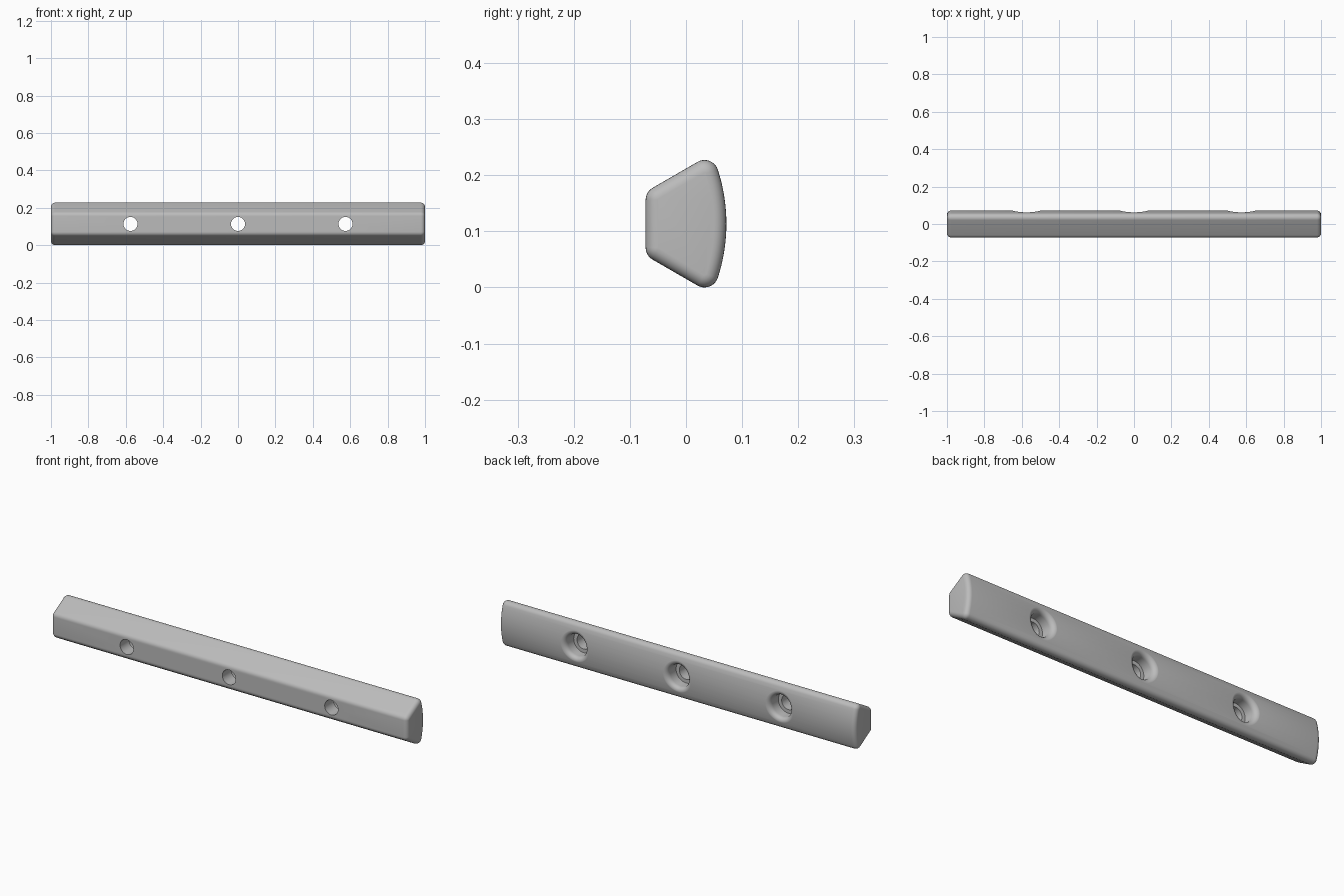
import bpy, bmesh
from math import sin, cos, pi, radians

cube = bpy.data.objects.get("Cube")
if cube:
    bpy.data.objects.remove(cube, do_unlink=True)

MID_Z = 0.1135       # centre height of the bar
ROUND = 0.025        # rounding of the long edges
END = 0.022          # rounding of the end rims
BACK_R = 0.312       # radius of the domed back

grey = bpy.data.materials.new("plain grey")
grey.use_nodes = True
grey.diffuse_color = (0.5, 0.5, 0.5, 1)
grey.node_tree.nodes["Principled BSDF"].inputs["Base Color"].default_value = (0.5, 0.5, 0.5, 1)


def arc(cy, cz, r, a0, a1, n):
    angles = [radians(a0 + (a1 - a0) * i / n) for i in range(n + 1)]
    return [(cy + r * cos(a), cz + r * sin(a)) for a in angles]


def outline(inset):
    """Rounded trapezoid with a domed back, shrunk evenly by inset."""
    r = ROUND - inset
    upper = arc(0.072 - BACK_R, 0, BACK_R - inset, 0, 18, 8)[:-1]
    upper += arc(0.033, 0.0885, r, 18, 120, 10)
    upper += arc(-0.047, 0.0423, r, 120, 180, 6)
    lower = [(y, -z) for y, z in reversed(upper[1:])]
    return upper + lower


def loft(name, rings, closed_ends=True):
    bm = bmesh.new()
    loops = [[bm.verts.new(p) for p in ring] for ring in rings]
    for a, b in zip(loops, loops[1:]):
        for i in range(len(a)):
            j = (i + 1) % len(a)
            bm.faces.new((a[i], a[j], b[j], b[i]))
    bm.faces.new(loops[0])
    bm.faces.new(loops[-1])
    bmesh.ops.recalc_face_normals(bm, faces=bm.faces)
    mesh = bpy.data.meshes.new(name)
    bm.to_mesh(mesh)
    bm.free()
    mesh.materials.append(grey)
    obj = bpy.data.objects.new(name, mesh)
    bpy.context.collection.objects.link(obj)
    return obj


# Bar: the outline lofted along x, with quarter-round ends
steps = [i / 6 * pi / 2 for i in range(7)]
stations = [(-1 + END * (1 - sin(t)), END * (1 - cos(t))) for t in reversed(steps)]
stations = [(-1 + END * (1 - cos(t)), END * (1 - sin(t))) for t in steps]
stations += [(-x, inset) for x, inset in reversed(stations)]
bar = loft("grip_bar", [[(x, y, MID_Z + z) for y, z in outline(d)] for x, d in stations])


# Stepped screw hole: narrow bore, wide recess, rim flared to follow the dome
def hole_ring(x, radius, y, on_dome):
    ring = []
    for i in range(48):
        a = 2 * pi * i / 48
        z = radius * sin(a)
        drop = BACK_R - (BACK_R ** 2 - z * z) ** 0.5 if on_dome else 0
        ring.append((x + radius * cos(a), y - drop, MID_Z + z))
    return ring


FLARE = 0.027
for x in (-0.575, 0, 0.575):
    section = [(0.0375, -0.2, False), (0.0375, 0.0, False), (0.056, 0.0, False)]
    section += [(0.083 - FLARE * cos(t), 0.0455 + FLARE * sin(t), True) for t in steps]
    section += [(0.083, 0.12, True)]
    cutter = loft("hole_cutter", [hole_ring(x, *s) for s in section])
    cutter.hide_render = True
    mod = bar.modifiers.new("screw hole", "BOOLEAN")
    mod.operation = "DIFFERENCE"
    mod.solver = "EXACT"
    mod.object = cutter
    bpy.context.view_layer.objects.active = bar
    bpy.ops.object.modifier_apply(modifier=mod.name)
    bpy.data.objects.remove(cutter, do_unlink=True)

# Smooth shading with crisp hole edges
bpy.ops.object.select_all(action="DESELECT")
bar.select_set(True)
bpy.context.view_layer.objects.active = bar
bpy.ops.object.shade_smooth_by_angle(angle=radians(35))
